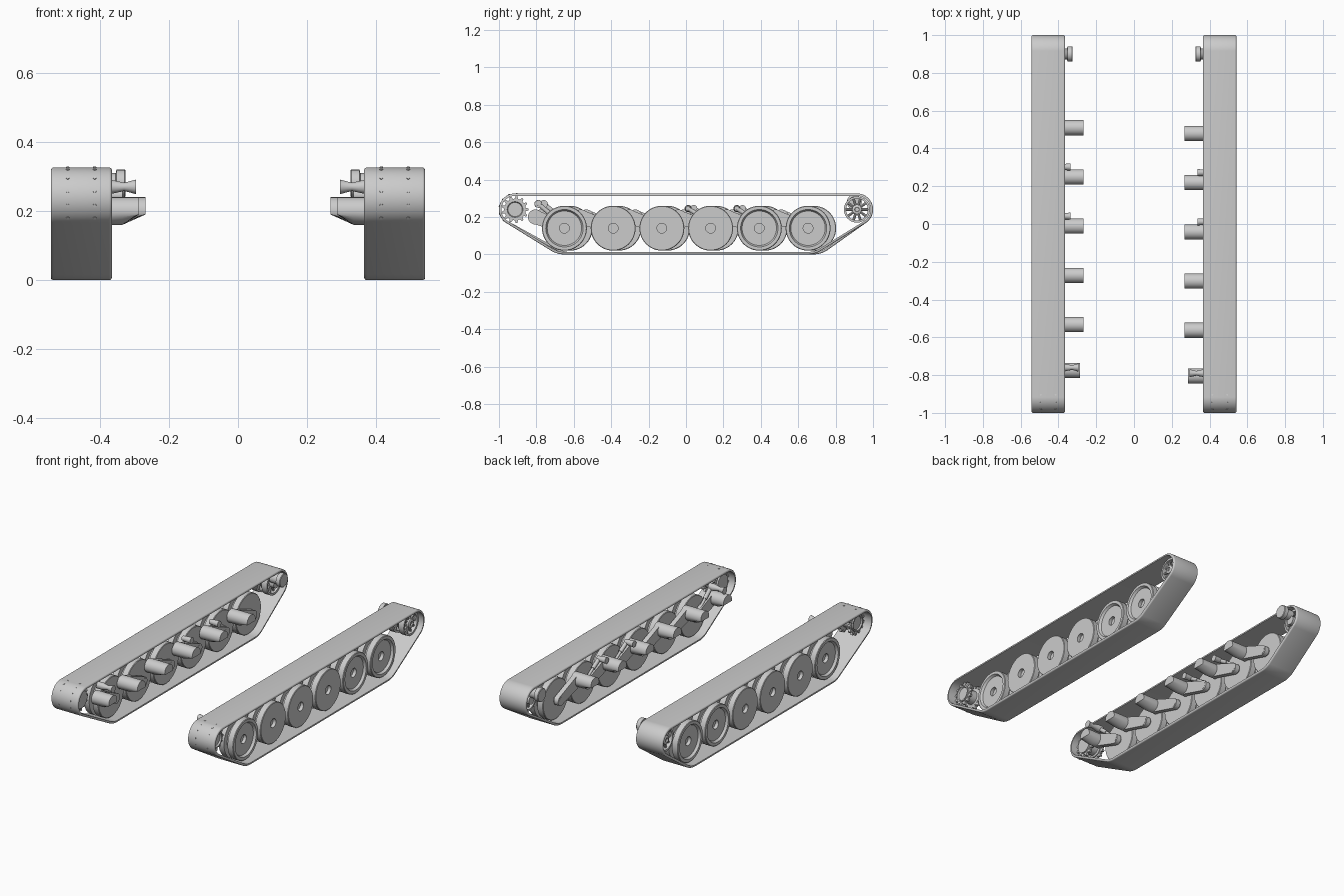
import bpy, bmesh, math
from mathutils import Vector

cube = bpy.data.objects.get("Cube")
if cube:
    bpy.data.objects.remove(cube, do_unlink=True)

steel = bpy.data.materials.new("light grey steel")
steel.use_nodes = True
GREY = (0.6, 0.6, 0.6, 1)
steel.diffuse_color = GREY
steel.node_tree.nodes["Principled BSDF"].inputs["Base Color"].default_value = GREY

IN, OUT = 0.365, 0.542           # inner and outer edge of a track
WHEEL_Z, WHEEL_R = 0.14, 0.12
END_Y, END_Z, END_R = 0.914, 0.24, 0.073
THICK = 0.013


def finish(name, bm):
    bmesh.ops.recalc_face_normals(bm, faces=bm.faces)
    mesh = bpy.data.meshes.new(name)
    bm.to_mesh(mesh)
    bm.free()
    mesh.materials.append(steel)
    mesh.shade_smooth()
    mesh.set_sharp_from_angle(angle=math.radians(35))
    ob = bpy.data.objects.new(name, mesh)
    bpy.context.scene.collection.objects.link(ob)
    return ob


def loft(name, rings, wrap=False):
    """Skin equal closed rings; wrap joins the last to the first, else cap ends."""
    bm = bmesh.new()
    rows = [[bm.verts.new(p) for p in ring] for ring in rings]
    n = len(rows[0])
    for i in range(len(rows) if wrap else len(rows) - 1):
        a, b = rows[i], rows[(i + 1) % len(rows)]
        for j in range(n):
            k = (j + 1) % n
            bm.faces.new((a[j], a[k], b[k], b[j]))
    if not wrap:
        bm.faces.new(rows[0])
        bm.faces.new(rows[-1])
    return finish(name, bm)


def circle(x, y, z, r, seg):
    return [Vector((x, y + r * math.cos(math.tau * i / seg),
                    z + r * math.sin(math.tau * i / seg))) for i in range(seg)]


def lathe(name, s, y, z, profile, seg=32, wrap=False):
    """Turn (x, radius) pairs about an axle along x."""
    return loft(name, [circle(s * x, y, z, r, seg) for x, r in profile], wrap)


def prism(name, s, outline, x0, x1):
    return loft(name, [[(s * x, y, z) for y, z in outline] for x in (x0, x1)])


def rod(name, p, q, r, seg=12):
    p, q = Vector(p), Vector(q)
    turn = (q - p).to_track_quat('X', 'Z')
    return loft(name, [[c + turn @ v for v in circle(0, 0, 0, r, seg)] for c in (p, q)])


def wrapped(circles, offset, count=96):
    """Outline of a belt pulled tight round circles."""
    pts = []
    for i in range(count):
        t = math.tau * (i + 0.5) / count
        n = Vector((math.cos(t), math.sin(t)))
        c, r = max(circles, key=lambda k: k[0].dot(n) + k[1])
        pts.append(c + n * (r + offset))
    return pts


def track_band(side, s, shift):
    circles = [(Vector((e * END_Y, END_Z)), END_R) for e in (-1, 1)]
    circles += [(Vector((e * 0.65 + shift, WHEEL_Z)), WHEEL_Z - THICK) for e in (-1, 1)]
    # softly rounded outer shoulders
    r = 0.008
    turns = [math.radians(22.5 * i) for i in range(5)]
    section = [(IN, 0), (OUT, 0)]
    section += [(OUT - r + r * math.cos(t), THICK - r + r * math.sin(t)) for t in turns]
    section += [(IN + r - r * math.cos(t), THICK - r + r * math.sin(t)) for t in reversed(turns)]
    rings = [[(s * x, p.x, p.y) for p in wrapped(circles, off)] for x, off in section]
    loft(side + "_track_band", rings, wrap=True)
    # bolt heads round the front bend
    for row in range(6):
        t = math.radians(84 + 28 * row)
        for x in (0.415, 0.493):
            p, q = [(s * x, -END_Y + r * math.cos(t), END_Z + r * math.sin(t))
                    for r in (0.08, 0.0885)]
            rod(side + "_track_bolt", p, q, 0.005, 8)


def road_wheel(side, s, y, dished):
    inner, outer, mid = 0.408, 0.507, 0.458
    face = [(outer, WHEEL_R - 0.003)]
    hub = outer
    if dished:
        hub = outer - 0.014
        face += [(outer, 0.1), (hub, 0.092)]
    profile = [(inner, WHEEL_R - 0.003), (inner + 0.003, WHEEL_R), (mid - 0.012, WHEEL_R),
               (mid - 0.012, 0.09), (mid + 0.012, 0.09), (mid + 0.012, WHEEL_R),
               (outer - 0.003, WHEEL_R)] + face
    # hub bore
    profile += [(hub, 0.026), (hub - 0.02, 0.026)]
    lathe(side + "_road_wheel", s, y, WHEEL_Z, profile, 48)


def swing_arm(side, s, y, back, tip):
    pivot_y, pivot_z = y - back, 0.2
    # pivot housing, its inner end cut away underneath
    ob = lathe(side + "_arm_pivot", s, pivot_y, pivot_z,
               [(tip, 0.04), (0.335, 0.04), (0.403, 0.04)], 28)
    for v in ob.data.vertices:
        if abs(v.co.x) < 0.3:
            v.co.z = max(v.co.z, 0.19)
    ends = [(Vector((pivot_y, pivot_z)), 0.038), (Vector((y, WHEEL_Z)), 0.03)]
    outline = wrapped(ends, 0, 32)
    prism(side + "_swing_arm", s, outline, IN + 0.006, 0.4)
    lathe(side + "_wheel_axle", s, y, WHEEL_Z, [(0.37, 0.022), (0.42, 0.022)], 20)


def damper(side, s, y, z, profile, foot_y):
    lathe(side + "_damper_mount", s, y, z, profile, 20)
    top, foot = Vector((s * 0.386, y, z)), Vector((s * 0.386, foot_y, 0.17))
    rod(side + "_damper_rod", top, foot, 0.008)
    rod(side + "_damper_body", top, top.lerp(foot, 0.5), 0.012)


def sprocket(side, s):
    teeth = 13
    outline = []
    for i in range(teeth):
        for part, r in ((-0.32, 0.058), (-0.14, 0.072), (0.14, 0.072), (0.32, 0.058)):
            t = math.tau * (i + part) / teeth
            outline.append((-END_Y + r * math.cos(t), END_Z + r * math.sin(t)))
    for x in (0.405, 0.48):
        prism(side + "_sprocket_teeth", s, outline, x, x + 0.014)
    lathe(side + "_sprocket_drum", s, -END_Y, END_Z,
          [(0.395, 0.03), (0.395, 0.05), (0.42, 0.05), (0.425, 0.04), (0.47, 0.04),
           (0.475, 0.05), (0.502, 0.05), (0.502, 0.042), (0.494, 0.038)])


def idler(side, s):
    for x in (0.4, 0.474):
        lathe(side + "_idler_rim", s, END_Y, END_Z,
              [(x, 0.07), (x + 0.035, 0.07), (x + 0.035, 0.058), (x, 0.058)], 40, True)
        for i in range(10):
            t = math.tau * i / 10
            p, q = [(s * (x + 0.018), END_Y + r * math.cos(t), END_Z + r * math.sin(t))
                    for r in (0.02, 0.062)]
            rod(side + "_idler_spoke", p, q, 0.007, 8)
    lathe(side + "_idler_hub", s, END_Y, END_Z,
          [(0.385, 0.026), (0.509, 0.026), (0.513, 0.02), (0.513, 0.012), (0.504, 0.011)])
    # tension crank on the inner side
    lathe(side + "_idler_crank", s, 0.9, 0.28,
          [(0.325, 0.037), (0.328, 0.04), (0.352, 0.04), (0.354, 0.03), (0.4, 0.03)], 24)


for side, s, shift in (("left", 1, 0), ("right", -1, 0.03)):
    track_band(side, s, shift)
    sprocket(side, s)
    idler(side, s)
    for n in range(6):
        y = -0.65 + 0.2605 * n + shift
        road_wheel(side, s, y, n in (0, 4, 5))
        if n == 0:
            swing_arm(side, s, y, 0.155, 0.287)
            damper(side, s, y - 0.14, 0.27,
                   [(0.295, 0.021), (0.33, 0.012), (0.365, 0.02), (0.395, 0.02)], y - 0.02)
        else:
            swing_arm(side, s, y, 0.173, 0.268)
        if n in (3, 4):
            damper(side, s, y - 0.12, 0.245, [(0.335, 0.019), (0.395, 0.014)], y)
